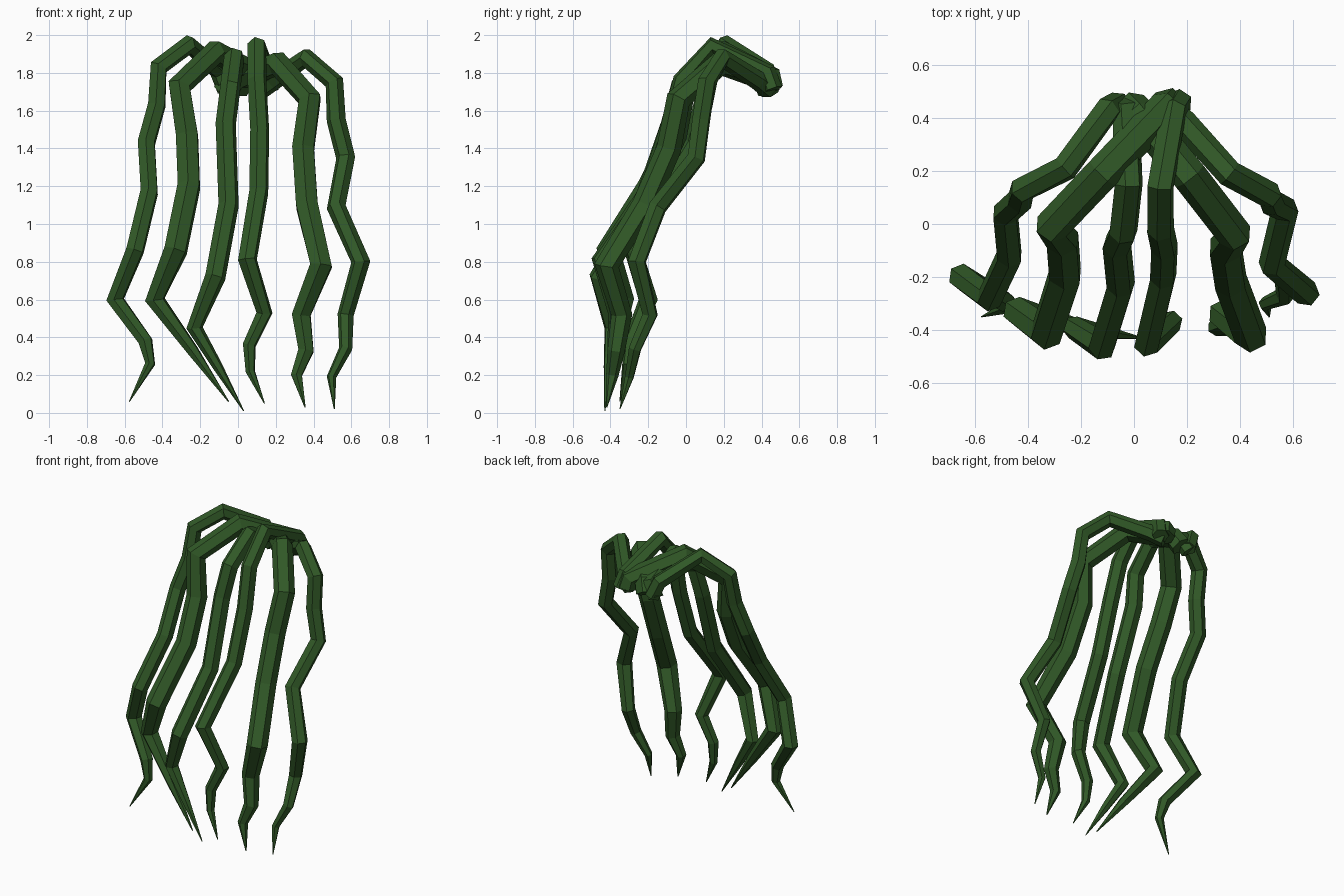
import bpy

green = bpy.data.materials.new("dark_vine_green")
green.diffuse_color = (0.030, 0.098, 0.020, 1)


def vine(name, radius, points, taper):
    """Six-sided tube along the points; the last radii shrink to a sharp tip."""
    curve = bpy.data.curves.new(name, 'CURVE')
    curve.dimensions = '3D'
    curve.twist_mode = 'MINIMUM'
    curve.bevel_depth = radius
    curve.bevel_resolution = 1
    curve.use_fill_caps = True
    spline = curve.splines.new('POLY')
    spline.use_smooth = False
    spline.points.add(len(points) - 1)
    scales = [1.0] * (len(points) - len(taper)) + taper
    for p, co, s in zip(spline.points, points, scales):
        p.co = (*co, 1)
        p.radius = s
    obj = bpy.data.objects.new(name, curve)
    bpy.context.collection.objects.link(obj)
    curve.materials.append(green)
    bpy.ops.object.select_all(action='DESELECT')
    obj.select_set(True)
    bpy.context.view_layer.objects.active = obj
    bpy.ops.object.convert(target='MESH')


# Each vine runs from the root cluster, over the crest, down to its tip
vine("outer_left_vine", 0.051, [
    (-0.06, 0.45, 1.71), (-0.10, 0.43, 1.81), (-0.26, 0.21, 1.95),
    (-0.42, 0.13, 1.83), (-0.43, 0.09, 1.63), (-0.485, 0.04, 1.43),
    (-0.47, -0.12, 1.17), (-0.545, -0.28, 0.86), (-0.65, -0.20, 0.60),
    (-0.49, -0.29, 0.38), (-0.465, -0.31, 0.26), (-0.575, -0.35, 0.06)],
    [0.8, 0.55, 0.05])

vine("middle_left_vine", 0.066, [
    (0.13, 0.45, 1.72), (0.12, 0.44, 1.78), (-0.12, 0.19, 1.91),
    (-0.31, -0.01, 1.73), (-0.27, -0.06, 1.47), (-0.26, -0.19, 1.20),
    (-0.33, -0.41, 0.86), (-0.44, -0.33, 0.60), (-0.24, -0.38, 0.33),
    (-0.05, -0.42, 0.06)],
    [0.85, 0.5, 0.05])

vine("inner_left_vine", 0.055, [
    (-0.08, 0.44, 1.70), (-0.03, 0.42, 1.78), (-0.02, 0.15, 1.88),
    (-0.04, -0.03, 1.73), (-0.065, -0.08, 1.53), (-0.05, -0.23, 1.10),
    (-0.12, -0.46, 0.72), (-0.23, -0.39, 0.45), (-0.11, -0.41, 0.25),
    (0.03, -0.43, 0.01)],
    [0.8, 0.5, 0.05])

vine("inner_right_vine", 0.052, [
    (0.17, 0.46, 1.71), (0.15, 0.43, 1.80), (0.10, 0.14, 1.94),
    (0.10, -0.02, 1.76), (0.115, -0.09, 1.50), (0.11, -0.20, 1.17),
    (0.05, -0.45, 0.81), (0.14, -0.37, 0.53), (0.06, -0.38, 0.36),
    (0.065, -0.39, 0.22), (0.14, -0.42, 0.05)],
    [0.85, 0.7, 0.5, 0.05])

vine("middle_right_vine", 0.066, [
    (-0.01, 0.44, 1.71), (0.02, 0.41, 1.77), (0.21, 0.18, 1.85),
    (0.38, -0.04, 1.66), (0.345, -0.09, 1.40), (0.365, -0.22, 1.10),
    (0.44, -0.42, 0.78), (0.335, -0.34, 0.52), (0.36, -0.37, 0.33),
    (0.31, -0.39, 0.20), (0.355, -0.42, 0.03)],
    [0.85, 0.7, 0.5, 0.05])

vine("outer_right_vine", 0.051, [
    (0.12, 0.44, 1.71), (0.19, 0.38, 1.76), (0.36, 0.19, 1.88),
    (0.51, 0.11, 1.75), (0.52, 0.08, 1.55), (0.57, 0.055, 1.35),
    (0.52, -0.15, 1.09), (0.65, -0.26, 0.80), (0.57, -0.19, 0.52),
    (0.57, -0.27, 0.34), (0.495, -0.30, 0.19), (0.51, -0.35, 0.02)],
    [0.85, 0.7, 0.5, 0.05])
